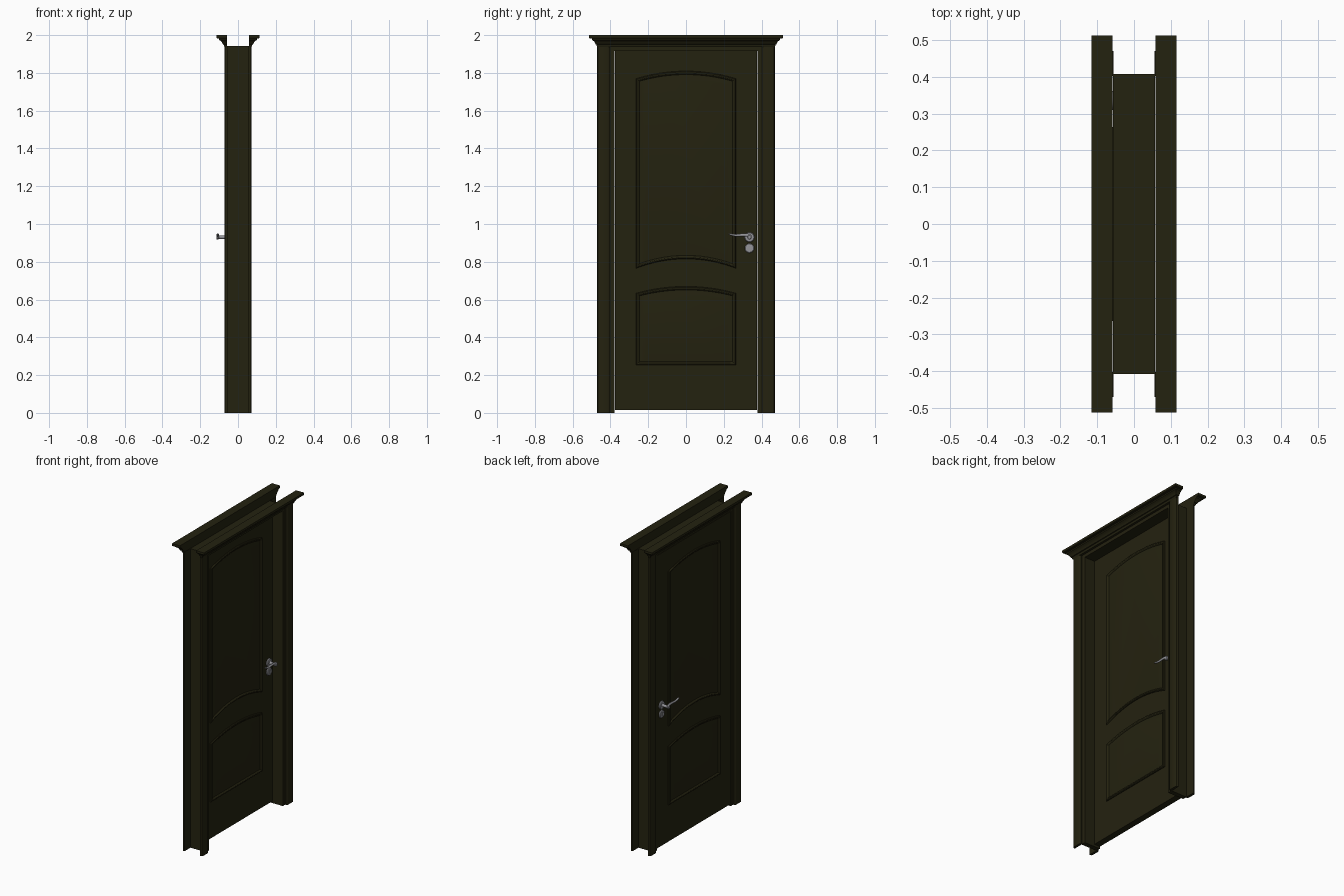
import bpy, bmesh, math
from mathutils import Vector, Matrix

if "Cube" in bpy.data.objects:
    bpy.data.objects.remove(bpy.data.objects["Cube"])


def mat(name, rgb):
    m = bpy.data.materials.new(name)
    m.diffuse_color = (*rgb, 1)
    m.use_nodes = True
    m.node_tree.nodes["Principled BSDF"].inputs["Base Color"].default_value = m.diffuse_color
    return m


WOOD = mat("dark_olive_wood", (0.0175, 0.0160, 0.0050))
METAL = mat("satin_metal", (0.30, 0.30, 0.32))


def finish(name, bm, material, smooth=True):
    bmesh.ops.recalc_face_normals(bm, faces=bm.faces)
    me = bpy.data.meshes.new(name)
    bm.to_mesh(me)
    bm.free()
    ob = bpy.data.objects.new(name, me)
    bpy.context.collection.objects.link(ob)
    me.materials.append(material)
    if smooth:
        bpy.ops.object.select_all(action='DESELECT')
        ob.select_set(True)
        bpy.context.view_layer.objects.active = ob
        bpy.ops.object.shade_smooth_by_angle(angle=math.radians(30))
    return ob


def box(name, lo, hi, material):
    bm = bmesh.new()
    lo, hi = Vector(lo), Vector(hi)
    bmesh.ops.create_cube(bm, size=1, matrix=Matrix.Translation((lo + hi) / 2)
                          @ Matrix.Diagonal((*(hi - lo), 1)))
    return finish(name, bm, material, False)


def loft(name, loops, material, cap_start=True):
    """Bridge equal-length closed loops and cap the ends."""
    bm = bmesh.new()
    rings = [[bm.verts.new(p) for p in loop] for loop in loops]
    for a, b in zip(rings, rings[1:]):
        n = len(a)
        for i in range(n):
            bm.faces.new((a[i], a[(i + 1) % n], b[(i + 1) % n], b[i]))
    if cap_start:
        bm.faces.new(rings[0])
    bm.faces.new(rings[-1])
    return finish(name, bm, material)


def disc(name, x, side, y, z, profile):
    """Turned part around the x axis; profile is (radius, height)."""
    n = 28
    return loft(name, [[(x + side * h, y + r * math.cos(2 * math.pi * i / n),
                         z + r * math.sin(2 * math.pi * i / n)) for i in range(n)]
                       for r, h in profile], METAL)


# jamb lining: two uprights and a head
for s, label in ((-1, "hinge"), (1, "lock")):
    a, b = sorted((s * 0.378, s * 0.408))
    box(label + "_jamb", (-0.057, a, 0), (0.057, b, 1.942), WOOD)
box("head_jamb", (-0.057, -0.378, 1.917), (0.057, 0.378, 1.942), WOOD)

# door leaf, set towards the -x side
FACE = {-1: -0.057, 1: -0.015}
box("door_leaf", (FACE[-1], -0.377, 0.014), (FACE[1], 0.377, 1.915), WOOD)

# casings and crowns on both faces of the wall
CASING = [(0.402, 0.056), (0.402, 0.064), (0.406, 0.069), (0.412, 0.072),
          (0.460, 0.072), (0.467, 0.069), (0.470, 0.064), (0.470, 0.056)]
CROWN = [(0, 1.938), (0.003, 1.944), (0.004, 1.950), (0.009, 1.952), (0.012, 1.960),
         (0.018, 1.968), (0.027, 1.974), (0.029, 1.981), (0.040, 1.983), (0.043, 1.986),
         (0.043, 2.0)]
for sx, side in ((-1, "back_side"), (1, "room_side")):
    for sy, label in ((-1, "left"), (1, "right")):
        loft(f"{side}_{label}_casing",
             [[(sx * x, sy * y, z) for y, x in CASING] for z in (0, 1.942)], WOOD)
    crown = []
    for o, z in CROWN:
        x0, x1, y = sx * 0.058, sx * (0.072 + o), 0.470 + o
        crown.append([(x0, -y, z), (x1, -y, z), (x1, y, z), (x0, y, z)])
    loft(side + "_crown", crown, WOOD)


# arched panels with a moulded border
def panel_loop(x, inset, half, bottom, bottom_rise, top, top_rise):
    n = 24
    w = half - inset
    ys = [-w + 2 * w * i / n for i in range(n + 1)]
    low = [(x, y, bottom + inset + bottom_rise * (1 - (y / half) ** 2)) for y in ys]
    high = [(x, y, top - inset + top_rise * (1 - (y / half) ** 2)) for y in reversed(ys)]
    return low + high


MOULD = [(0, -0.002), (0.001, 0.004), (0.005, 0.008), (0.011, 0.008), (0.016, 0.005),
         (0.019, 0.001), (0.026, 0.001), (0.042, 0.004)]
PANELS = {"upper_panel": (0.264, 0.765, 0.050, 1.770, 0.040),
          "lower_panel": (0.264, 0.252, 0.0, 0.634, 0.036)}
for sx, side in ((-1, "back_side"), (1, "room_side")):
    for label, dims in PANELS.items():
        loft(f"{side}_{label}",
             [panel_loop(FACE[sx] + sx * h, i, *dims) for i, h in MOULD], WOOD, False)


# lever handles and key plates on both sides
HY, HZ = 0.336, 0.930
for sx, side in ((-1, "back_side"), (1, "room_side")):
    x = FACE[sx]
    disc(side + "_handle_rose", x, sx, HY, HZ,
         [(0.026, 0), (0.026, 0.006), (0.023, 0.010), (0.012, 0.011)])
    disc(side + "_handle_neck", x, sx, HY, HZ,
         [(0.011, 0.008), (0.009, 0.016), (0.009, 0.044), (0.012, 0.048),
          (0.012, 0.055), (0.009, 0.058)])
    disc(side + "_key_rose", x, sx, HY, 0.872,
         [(0.025, 0), (0.025, 0.006), (0.022, 0.009), (0.012, 0.010)])
    box(side + "_lock_barrel", (min(x, x + sx * 0.013), HY - 0.005, 0.858),
        (max(x, x + sx * 0.013), HY + 0.005, 0.884), METAL)
    # gently waved lever: elliptical sections along y
    lever = []
    for k in range(17):
        t = k / 16
        y = HY + 0.012 - 0.122 * t
        zc = HZ + 0.004 + 0.014 * t + 0.004 * math.sin(2 * math.pi * t)
        end = 0.6 if k in (0, 16) else 1
        rz, rx = (0.0095 - 0.0045 * t) * end, 0.006 * end
        xc = x + sx * 0.050
        lever.append([(xc + rx * math.cos(a), y, zc + rz * math.sin(a))
                      for a in (2 * math.pi * i / 14 for i in range(14))])
    loft(side + "_lever", lever, METAL)
